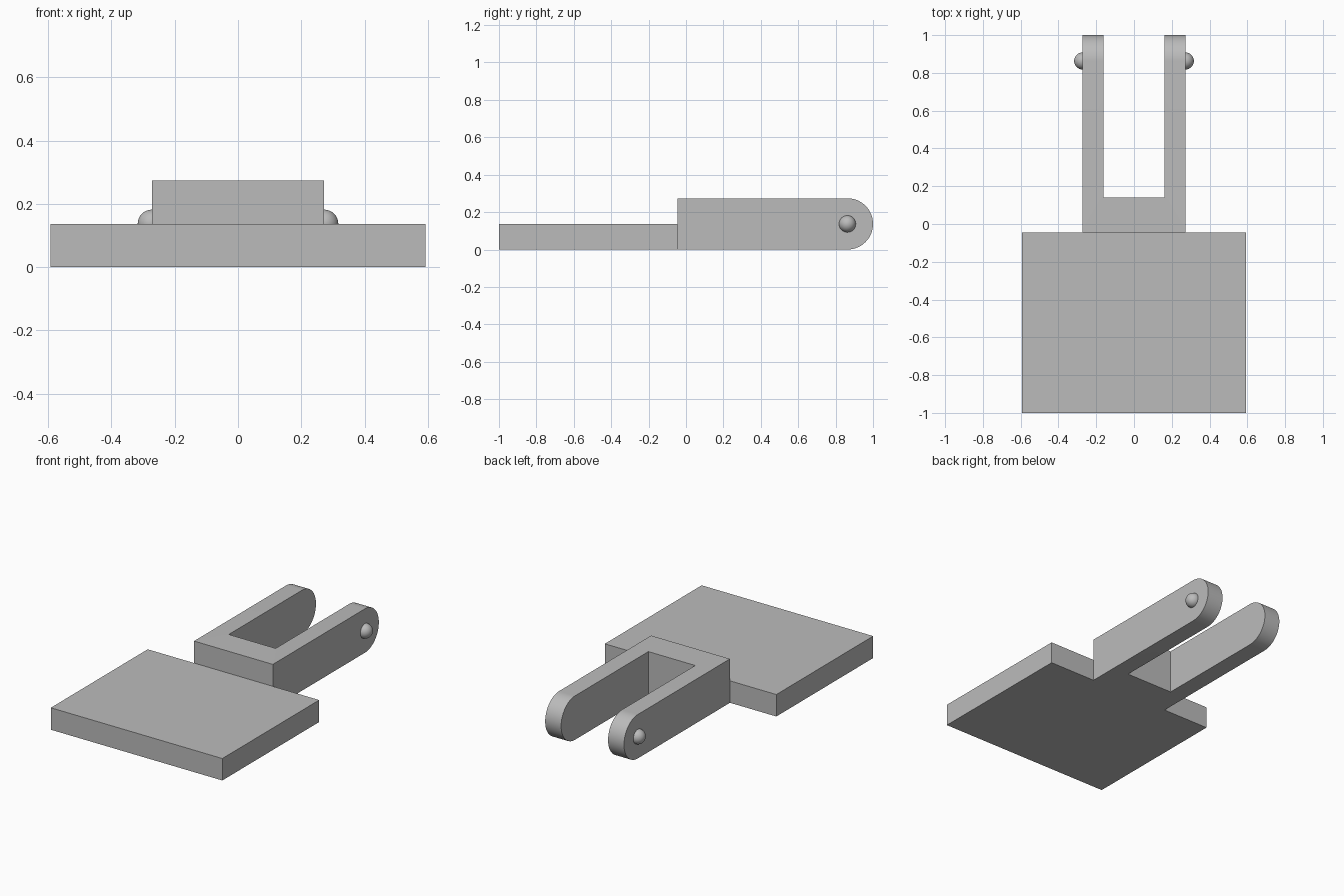
import bpy, bmesh
from math import sin, cos, pi

cube = bpy.data.objects.get("Cube")
if cube:
    bpy.data.objects.remove(cube, do_unlink=True)

grey = bpy.data.materials.new("plain grey")
grey.use_nodes = True
colour = (0.5, 0.5, 0.5, 1)
grey.diffuse_color = colour
grey.node_tree.nodes["Principled BSDF"].inputs["Base Color"].default_value = colour

FRONT, JOIN, BACK = -1.0, -0.045, 1.0
HEIGHT = 0.274
R = HEIGHT / 2
HALF_WIDTH, SLOT_HALF, SLOT_START = 0.272, 0.162, 0.14


def finish(obj, smooth=False):
    if not obj.data.materials:
        obj.data.materials.append(grey)
    if smooth:
        bpy.ops.object.select_all(action='DESELECT')
        obj.select_set(True)
        bpy.context.view_layer.objects.active = obj
        bpy.ops.object.shade_smooth_by_angle(angle=pi / 6)


def box(name, x, y0, y1, z0, z1):
    """Box symmetric about x = 0."""
    bpy.ops.mesh.primitive_cube_add(size=1, location=(0, (y0 + y1) / 2, (z0 + z1) / 2))
    obj = bpy.context.object
    obj.name = name
    obj.scale = (2 * x, y1 - y0, z1 - z0)
    bpy.ops.object.transform_apply(location=False, rotation=False, scale=True)
    finish(obj)
    return obj


# Flat base plate
box("base_plate", 0.592, FRONT, JOIN, 0, 0.137)

# Fork: a round-ended side profile extruded across x
steps = 32
profile = [(JOIN, HEIGHT), (JOIN, 0)]
for i in range(steps + 1):
    a = -pi / 2 + pi * i / steps
    profile.append((BACK - R + R * cos(a), R + R * sin(a)))
bm = bmesh.new()
face = bm.faces.new([bm.verts.new((-HALF_WIDTH, y, z)) for y, z in profile])
side = bmesh.ops.extrude_face_region(bm, geom=[face])
moved = [v for v in side["geom"] if isinstance(v, bmesh.types.BMVert)]
bmesh.ops.translate(bm, verts=moved, vec=(2 * HALF_WIDTH, 0, 0))
bmesh.ops.recalc_face_normals(bm, faces=bm.faces)
mesh = bpy.data.meshes.new("fork")
bm.to_mesh(mesh)
bm.free()
fork = bpy.data.objects.new("fork", mesh)
bpy.context.collection.objects.link(fork)
finish(fork)

# Slot between the two arms
cutter = box("slot_cutter", SLOT_HALF, SLOT_START, BACK + 0.1, -0.1, HEIGHT + 0.1)
cut = fork.modifiers.new("slot", 'BOOLEAN')
cut.operation = 'DIFFERENCE'
cut.solver = 'EXACT'
cut.object = cutter
bpy.context.view_layer.objects.active = fork
bpy.ops.object.modifier_apply(modifier=cut.name)
bpy.data.objects.remove(cutter, do_unlink=True)
finish(fork, smooth=True)

# Round pivot studs on the outside of the arms
for name, s in (("left_stud", 1), ("right_stud", -1)):
    bpy.ops.mesh.primitive_uv_sphere_add(segments=32, ring_count=16, radius=0.045,
                                         location=(s * HALF_WIDTH, BACK - R, R))
    stud = bpy.context.object
    stud.name = name
    finish(stud, smooth=True)
